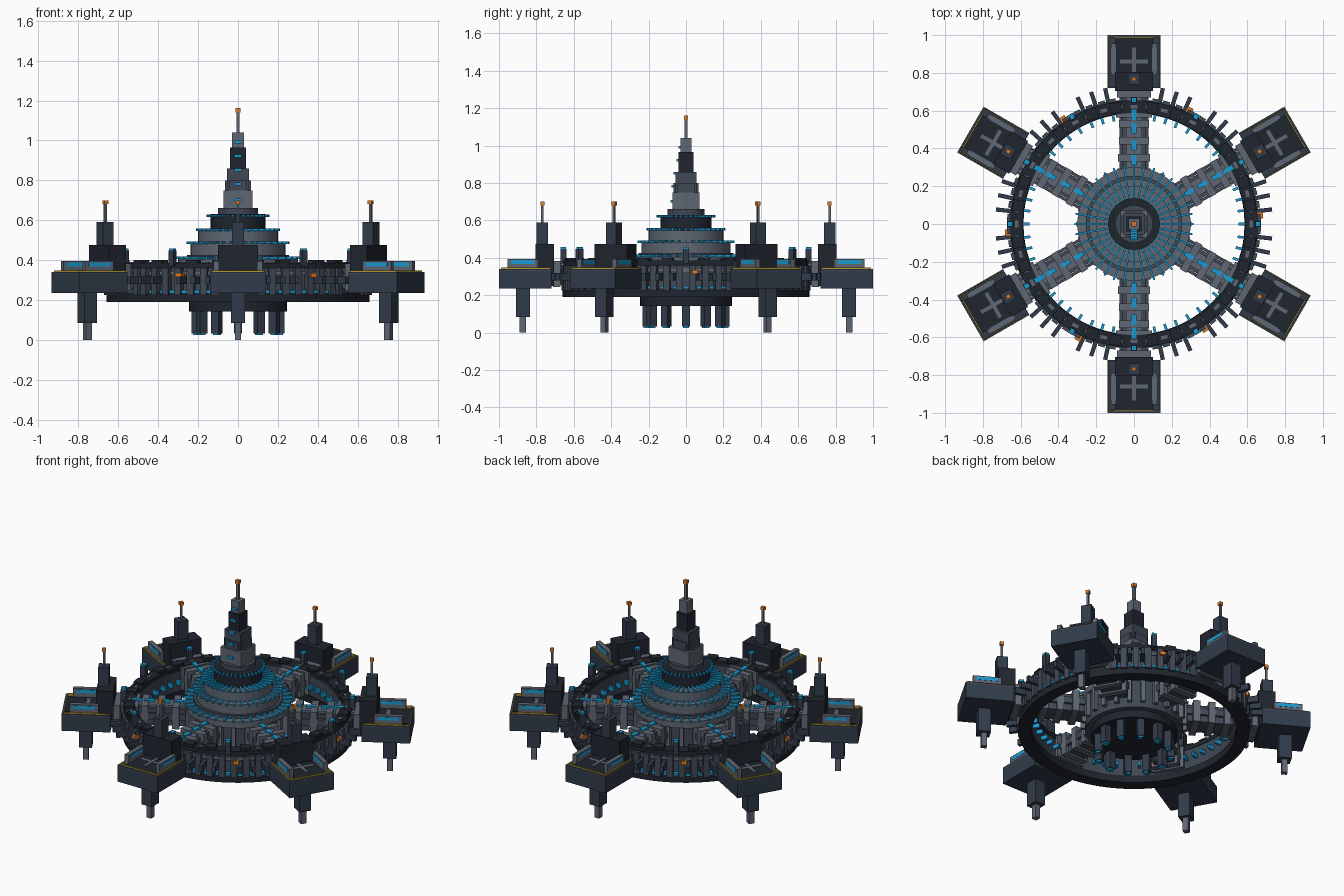
import bpy, bmesh, math
from mathutils import Matrix, Vector

if "Cube" in bpy.data.objects:
    bpy.data.objects.remove(bpy.data.objects["Cube"])

COLORS = {
    "light": (0.115, 0.135, 0.17), "mid": (0.05, 0.065, 0.09), "hull": (0.03, 0.044, 0.068),
    "dark": (0.014, 0.018, 0.027), "blue": (0.01, 0.33, 0.65), "orange": (0.75, 0.2, 0.02),
    "gold": (0.5, 0.32, 0.03),
}
MATS = {}
for key, c in COLORS.items():
    MATS[key] = bpy.data.materials.new(key)
    MATS[key].diffuse_color = (*c, 1)


def finish(name, bm, mat):
    bmesh.ops.recalc_face_normals(bm, faces=bm.faces)
    me = bpy.data.meshes.new(name)
    bm.to_mesh(me)
    bm.free()
    me.materials.append(MATS[mat])
    ob = bpy.data.objects.new(name, me)
    bpy.context.collection.objects.link(ob)
    return ob


def boxes(name, mat, items, angles=(0,)):
    """Boxes (r0, r1, t0, t1, z0, z1): radial, tangential, height; repeated at angles."""
    bm = bmesh.new()
    for a in angles:
        rot = Matrix.Rotation(math.radians(a), 4, 'Z')
        for r0, r1, t0, t1, z0, z1 in items:
            m = (rot @ Matrix.Translation(((r0 + r1) / 2, (t0 + t1) / 2, (z0 + z1) / 2))
                 @ Matrix.Diagonal((r1 - r0, t1 - t0, z1 - z0, 1)))
            bmesh.ops.create_cube(bm, size=1, matrix=m)
    return finish(name, bm, mat)


def both(r0, r1, t0, t1, z0, z1):
    """The same box on both sides of the arm axis."""
    return [(r0, r1, t0, t1, z0, z1), (r0, r1, -t1, -t0, z0, z1)]


def ring(name, mat, r0, r1, z0, z1, n=72):
    """Rectangular-section ring, or a solid drum when r0 is 0."""
    bm = bmesh.new()
    if r0 == 0:
        bmesh.ops.create_cone(bm, cap_ends=True, segments=n, radius1=r1, radius2=r1,
                              depth=z1 - z0, matrix=Matrix.Translation((0, 0, (z0 + z1) / 2)))
    else:
        loops = []
        for i in range(n):
            a = 2 * math.pi * i / n
            d = Vector((math.cos(a), math.sin(a), 0))
            loops.append([bm.verts.new(d * r + Vector((0, 0, z)))
                          for r, z in ((r0, z0), (r1, z0), (r1, z1), (r0, z1))])
        for i in range(n):
            p, q = loops[i], loops[(i + 1) % n]
            for k in range(4):
                bm.faces.new((p[k], q[k], q[(k + 1) % 4], p[(k + 1) % 4]))
    return finish(name, bm, mat)


ARMS = [30 + 60 * k for k in range(6)]


def between(*offsets):
    return [a + o for a in ARMS for o in offsets]


# Habitat ring
ring("ring_base", "dark", 0.585, 0.66, 0.19, 0.235)
ring("ring_wall", "mid", 0.592, 0.64, 0.235, 0.36)
ring("ring_top_rail", "dark", 0.588, 0.655, 0.36, 0.385)
ring("ring_wall_band", "light", 0.60, 0.648, 0.325, 0.345)
boxes("ring_top_dashes", "light", [(0.612, 0.63, -0.018, 0.018, 0.38, 0.391)],
      [i * 7.5 for i in range(48)])
boxes("ring_top_blocks", "dark", [(0.595, 0.65, -0.03, 0.03, 0.38, 0.4)],
      between(9, 21, 39, 51))
boxes("ring_brackets", "mid", [(0.63, 0.672, -0.018, 0.018, 0.225, 0.36)],
      between(10, 15, 21, 27, 33, 39, 45, 50))
boxes("ring_fins", "hull", [(0.63, 0.735, -0.011, 0.011, 0.28, 0.318)],
      between(12, 18, 24, 36, 42, 48))
boxes("ring_outer_lights", "blue", [(0.635, 0.664, -0.013, 0.013, 0.236, 0.25)],
      between(13, 19, 25, 30, 36, 42, 47.5))
boxes("ring_inner_lights", "blue", [(0.553, 0.6, -0.007, 0.007, 0.285, 0.31)],
      between(11, 17, 23, 30, 37, 43, 49))
boxes("ring_beacons", "orange", [(0.645, 0.685, -0.017, 0.017, 0.313, 0.335)], between(34))

# Sensor posts above the ring
boxes("ring_posts", "hull", [(0.64, 0.672, -0.015, 0.015, 0.37, 0.448)],
      [30 * k for k in range(12)])
boxes("ring_post_caps", "blue", [(0.642, 0.67, -0.013, 0.013, 0.448, 0.459)],
      [30 * k for k in range(12)])

# Six spokes
boxes("spoke_beams", "mid", [(0.24, 0.74, -0.06, 0.06, 0.255, 0.36)], ARMS)
boxes("spoke_top_plates", "light", [(0.26, 0.7, -0.042, 0.042, 0.36, 0.373)], ARMS)
boxes("spoke_ribs", "light",
      [(r, r + 0.04, -w, w, 0.245, 0.382)
       for r, w in ((0.33, 0.085), (0.42, 0.08), (0.51, 0.08), (0.565, 0.095), (0.67, 0.09))], ARMS)
boxes("spoke_pipes", "mid", both(0.26, 0.7, 0.062, 0.078, 0.295, 0.335), ARMS)
boxes("spoke_lights", "blue",
      [(r, r + 0.055, -0.012, 0.012, 0.37, 0.388) for r in (0.31, 0.39, 0.48, 0.55)], ARMS)

# Landing pads at the spoke ends
boxes("pad_bodies", "hull", [(0.72, 1.0, -0.14, 0.14, 0.235, 0.332)], ARMS)
boxes("pad_decks", "dark", [(0.73, 0.985, -0.1, 0.1, 0.33, 0.342)], ARMS)
boxes("pad_gold_trim", "gold",
      both(0.725, 0.99, 0.126, 0.131, 0.33, 0.348) + [(0.985, 0.99, -0.131, 0.131, 0.33, 0.348)], ARMS)
boxes("pad_edge_rim", "mid",
      both(0.72, 1.0, 0.132, 0.14, 0.33, 0.34) + [(0.991, 1.0, -0.14, 0.14, 0.33, 0.34)], ARMS)
boxes("pad_cross_marking", "light",
      [(0.785, 0.935, -0.01, 0.01, 0.34, 0.346), (0.85, 0.87, -0.075, 0.075, 0.34, 0.3455)], ARMS)
boxes("pad_side_rails", "light", both(0.79, 0.955, 0.095, 0.122, 0.33, 0.395), ARMS)
boxes("pad_rail_lights", "blue", both(0.81, 0.935, 0.093, 0.124, 0.368, 0.388), ARMS)

# Pad control towers
boxes("pad_blocks", "dark", [(0.705, 0.805, -0.1, 0.1, 0.25, 0.475)], ARMS)
boxes("pad_towers", "hull", [(0.738, 0.8, -0.031, 0.031, 0.47, 0.59)], ARMS)
boxes("pad_masts", "light", [(0.762, 0.774, -0.006, 0.006, 0.58, 0.69)], ARMS)
boxes("pad_mast_beacons", "orange", [(0.757, 0.779, -0.011, 0.011, 0.68, 0.7)], ARMS)

# Pad landing legs
boxes("pad_legs", "hull", [(0.835, 0.91, -0.035, 0.035, 0.085, 0.24)], ARMS)
boxes("pad_leg_pegs", "light", [(0.855, 0.889, -0.016, 0.016, 0.0, 0.09)], ARMS)

# Central hub, stacked drums
for name, mat, r, z0, z1 in (
    ("hub_keel", "dark", 0.245, 0.142, 0.2),
    ("hub_drum", "mid", 0.28, 0.19, 0.38),
    ("hub_collar", "light", 0.3, 0.365, 0.405),
    ("hub_tier_1", "mid", 0.255, 0.4, 0.425),
    ("hub_tier_2", "light", 0.238, 0.42, 0.485),
    ("hub_tier_3", "light", 0.2, 0.48, 0.545),
    ("hub_tier_4", "dark", 0.137, 0.54, 0.63),
    ("hub_tier_5", "mid", 0.1, 0.625, 0.66),
):
    ring(name, mat, 0, r, z0, z1, 48)

# Radial light bars around each tier
RAYS = [10 * i for i in range(36)]
for i, (r0, r1, z) in enumerate(((0.24, 0.315, 0.405), (0.19, 0.258, 0.48),
                                 (0.14, 0.21, 0.545), (0.1, 0.157, 0.615))):
    boxes(f"hub_light_bars_{i + 1}", "blue", [(r0, r1, -0.005, 0.005, z, z + 0.014)], RAYS)
boxes("hub_ribs", "light", [(0.27, 0.305, -0.012, 0.012, 0.22, 0.37)], [15 * i for i in range(24)])

# Thrusters under the hub
boxes("thrusters", "hull", [(0.19, 0.232, -0.021, 0.021, 0.033, 0.16)], [30 * i for i in range(12)])
boxes("thruster_glow", "blue", [(0.196, 0.226, -0.015, 0.015, 0.024, 0.035)],
      [30 * i for i in range(12)])

# Square command spire
for name, mat, h, z0, z1 in (
    ("spire_base", "light", 0.072, 0.65, 0.75),
    ("spire_lower", "mid", 0.056, 0.745, 0.86),
    ("spire_upper", "dark", 0.04, 0.855, 0.965),
    ("spire_top", "light", 0.029, 0.96, 1.04),
    ("spire_mast", "light", 0.008, 1.03, 1.145),
    ("spire_beacon", "orange", 0.012, 1.14, 1.162),
):
    boxes(name, mat, [(-h, h, -h, h, z0, z1)])
boxes("spire_shoulders", "mid", both(-0.045, 0.045, 0.05, 0.066, 0.745, 0.8), (0, 90))
boxes("spire_windows", "blue",
      [(-0.018, 0.018, -y - 0.012, -y + 0.01, z, z + 0.014)
       for y, z in ((0.072, 0.695), (0.066, 0.775), (0.056, 0.845), (0.04, 0.915), (0.029, 0.985))])

for m in bpy.data.materials:
    if m.users and not m.is_grease_pencil:
        m.use_nodes = True
        m.node_tree.nodes["Principled BSDF"].inputs["Base Color"].default_value = m.diffuse_color
